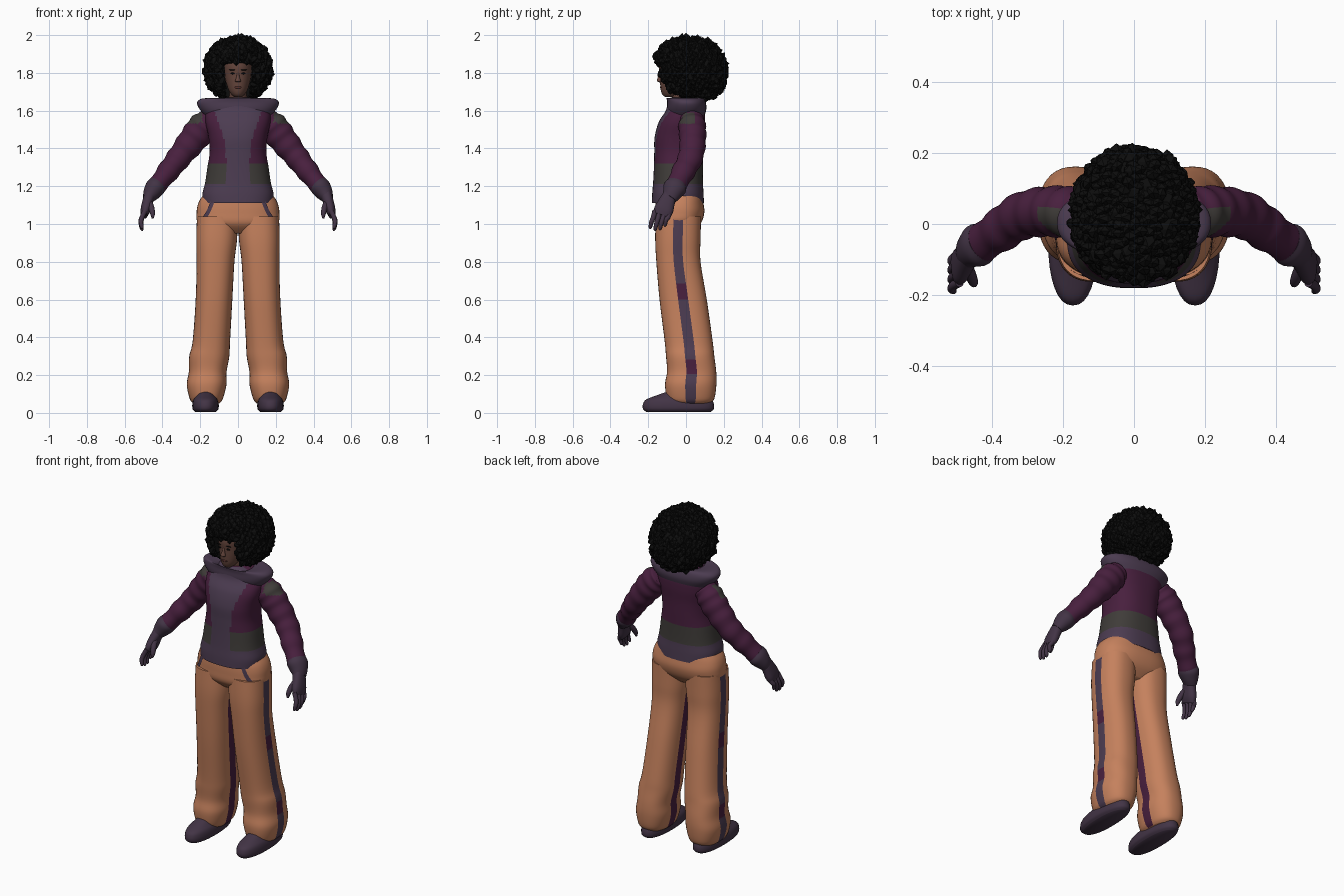
import bpy, bmesh, math, random
from mathutils import Vector, Matrix

random.seed(4)
if "Cube" in bpy.data.objects:
    bpy.data.objects.remove(bpy.data.objects["Cube"])


def material(name, *rgb):
    m = bpy.data.materials.new(name)
    m.use_nodes = True
    m.diffuse_color = (*rgb, 1)
    m.node_tree.nodes["Principled BSDF"].inputs["Base Color"].default_value = (*rgb, 1)
    return m


ORANGE = material("trouser_orange", .56, .22, .11)
MAROON = material("jacket_maroon", .065, .014, .048)
PURPLE = material("dusty_purple", .072, .045, .082)
GREY = material("band_grey", .05, .045, .041)
GLOVE = material("glove_purple", .055, .034, .06)
SKIN = material("brown_skin", .13, .06, .045)
LIP = material("lip_brown", .11, .035, .03)
BLACK = material("hair_black", .004, .004, .004)


def finish(name, bm, mats, smooth=True):
    bmesh.ops.recalc_face_normals(bm, faces=bm.faces)
    me = bpy.data.meshes.new(name)
    bm.to_mesh(me)
    bm.free()
    for m in mats:
        me.materials.append(m)
    ob = bpy.data.objects.new(name, me)
    bpy.context.collection.objects.link(ob)
    if smooth:
        bpy.ops.object.select_all(action='DESELECT')
        bpy.context.view_layer.objects.active = ob
        ob.select_set(True)
        bpy.ops.object.shade_smooth_by_angle(angle=math.radians(50))
    return ob


def dense(rings, k):
    """Catmull-Rom interpolation of (x, y, z, rx, ry) rings."""
    out, last = [], len(rings) - 1
    for i in range(last):
        a, b, c, d = (rings[max(0, min(last, i + s))] for s in (-1, 0, 1, 2))
        for s in range(k):
            t = s / k
            out.append([q + .5 * t * (r - p + t * (2*p - 5*q + 4*r - w + t * (3*(q - r) + w - p)))
                        for p, q, r, w in zip(a, b, c, d)])
    return out + [list(rings[-1])]


def rim(a, rx, ry, power):
    c, s = math.cos(a), math.sin(a)
    return (math.copysign(abs(c) ** (2 / power), c) * rx,
            math.copysign(abs(s) ** (2 / power), s) * ry)


def loft(name, rings, mats, n=40, k=5, power=2.0, flat=True, rule=None, cap=True):
    """Skin through rings, level ones if flat, else square to the path."""
    bm, rows = bmesh.new(), []
    rings = dense(rings, k)
    pts = [Vector(r[:3]) for r in rings]
    for i, r in enumerate(rings):
        u, v = Vector((1, 0, 0)), Vector((0, 1, 0))
        if not flat:
            t = (pts[min(i + 1, len(pts) - 1)] - pts[max(i - 1, 0)]).normalized()
            u = v.cross(t).normalized()
            v = t.cross(u)
        row = []
        for j in range(n):
            p, q = rim(2 * math.pi * j / n, r[3], r[4], power)
            row.append(bm.verts.new(pts[i] + u * p + v * q))
        rows.append(row)
    for a, b in zip(rows, rows[1:]):
        for j in range(n):
            f = bm.faces.new((a[j], a[(j + 1) % n], b[(j + 1) % n], b[j]))
            if rule:
                f.material_index = rule(f.calc_center_median(), j)
    if cap:
        bm.faces.new(rows[0])
        bm.faces.new(rows[-1])
    return finish(name, bm, mats)


def blob(name, loc, size, mat):
    bm = bmesh.new()
    bmesh.ops.create_uvsphere(bm, u_segments=16, v_segments=10, radius=1,
                              matrix=Matrix.Translation(loc) @ Matrix.Diagonal((*size, 1)))
    return finish(name, bm, [mat])


# Jacket body: purple hem, grey band, maroon chest with purple placket and lapels
def jacket_rule(c, j):
    front = c.y < -.04
    if front and abs(c.x) < .063 + max(0, c.z - 1.42) * .35 or c.z < 1.215:
        return 1
    return 2 if c.z < 1.325 else 0


loft("jacket_body", [(0, -.043, 1.11, .186, .138), (0, -.043, 1.16, .188, .136),
                     (0, -.042, 1.22, .174, .132), (0, -.04, 1.3, .162, .13),
                     (0, -.038, 1.38, .15, .13), (0, -.036, 1.46, .156, .13),
                     (0, -.022, 1.54, .172, .122), (0, -.005, 1.6, .165, .102),
                     (0, -.01, 1.65, .105, .085), (0, -.02, 1.67, .06, .06)],
     [MAROON, PURPLE, GREY], n=80, k=8, power=2.4, rule=jacket_rule)

# Wide folded collar
loft("collar", [(0, .002, 1.57, .17, .095), (0, .004, 1.61, .205, .104), (0, .002, 1.645, .216, .102),
                (0, -.005, 1.665, .185, .098), (0, -.015, 1.66, .11, .085), (0, -.02, 1.63, .07, .06)],
     [PURPLE], n=48, power=2.3)

# Trouser seat
HIPS = [(0, -.04, .95, .09, .07), (0, -.04, 1.0, .205, .117), (0, -.033, 1.06, .219, .13),
        (0, -.035, 1.12, .206, .126), (0, -.035, 1.17, .17, .12)]
loft("trouser_seat", HIPS, [ORANGE], n=48, power=2.4)


def pocket_trim(side):
    """Thin curved ribbon hugging the hip from the waist to the side seam."""
    bm, pairs, fine = bmesh.new(), [], dense(HIPS, 20)
    for i in range(15):
        t = i / 14
        z = 1.13 - .125 * math.sin(t * math.pi / 2)
        r = min(fine, key=lambda q: abs(q[2] - z))
        pair = []
        for w in (-.05, .05):
            a = -math.pi / 2 + .62 + .75 * t * t + w
            p, q = rim(a, r[3] + .006, r[4] + .006, 2.4)
            pair.append(bm.verts.new((side * p, r[1] + q, z + w * .15)))
        pairs.append(pair)
    for a, b in zip(pairs, pairs[1:]):
        bm.faces.new((a[0], a[1], b[1], b[0]))
    finish("pocket_trim", bm, [PURPLE])


for side, tag in ((1, "left"), (-1, "right")):
    def mirror(rings):
        return [(side * r[0], *r[1:]) for r in rings]

    # Trouser leg with seam stripes on the outer and inner columns
    def leg_rule(c, j):
        outer, inner = ((39, 0), (19, 20)) if side > 0 else ((19, 20), (39, 0))
        if j in outer:
            return 2 if .58 < c.z < .68 or .2 < c.z < .29 else 1
        return 2 if j in inner and c.z < .93 else 0

    loft(tag + "_trouser_leg", mirror([
        (.168, .025, .05, .07, .1), (.168, .025, .075, .088, .125), (.166, .025, .15, .105, .136),
        (.16, .03, .22, .1, .13), (.152, .022, .3, .106, .128), (.141, .014, .38, .099, .127),
        (.127, -.015, .6, .097, .125), (.119, -.04, .8, .1, .117),
        (.113, -.043, .92, .108, .12), (.109, -.04, 1.04, .108, .12)]),
        [ORANGE, PURPLE, MAROON], power=2.4, rule=leg_rule)
    pocket_trim(side)

    # Shoe
    loft(tag + "_shoe", mirror([
        (.172, -.04, .005, .055, .17), (.172, -.04, .02, .068, .187), (.172, -.04, .045, .07, .188),
        (.172, -.037, .07, .064, .175), (.172, -.015, .093, .05, .14), (.17, .02, .13, .035, .07)]),
        [GLOVE], n=32, power=2.3)

    # Sleeve with grey shoulder patch and gentle creases
    def sleeve_rule(c, j):
        return 1 if 1.53 < c.z < 1.59 and -.035 < c.y < .045 and abs(c.x) > .19 else 0

    sleeve = dense([(.145, .03, 1.555, .06, .06), (.185, .033, 1.515, .078, .072),
                    (.24, .035, 1.445, .075, .07), (.31, .025, 1.355, .064, .066),
                    (.38, -.02, 1.265, .056, .06), (.45, -.068, 1.175, .044, .05)], 5)
    for i, r in enumerate(sleeve):
        crease = .003 * math.sin(i * 1.7)
        r[3] += crease
        r[4] += crease
    loft(tag + "_sleeve", mirror(sleeve), [MAROON, GREY], n=32, k=2, flat=False, rule=sleeve_rule)

    # Glove: flared cuff, palm, fingers, thumb
    loft(tag + "_glove_cuff", mirror([
        (.425, -.05, 1.21, .05, .055), (.44, -.06, 1.19, .053, .062),
        (.46, -.075, 1.16, .044, .05), (.475, -.09, 1.135, .03, .04)]),
        [GLOVE], n=28, flat=False)
    loft(tag + "_palm", mirror([
        (.465, -.082, 1.16, .03, .036), (.478, -.1, 1.12, .028, .043),
        (.49, -.118, 1.075, .026, .051), (.498, -.13, 1.045, .018, .045)]),
        [GLOVE], n=24, flat=False, power=2.4)
    for i in range(4):
        y, drop = -.165 + i * .026, (.01, 0, .003, .022)[i]
        loft(f"{tag}_finger_{i + 1}", mirror([
            (.492, y, 1.07, .013, .013), (.508, y - .008, 1.035, .013, .013),
            (.514, y - .018, 1.0 + drop, .012, .012), (.508, y - .024, .972 + drop, .009, .009),
            (.505, y - .025, .964 + drop, .003, .003)]), [GLOVE], n=12, k=3, flat=False)
    loft(tag + "_thumb", mirror([
        (.475, -.11, 1.125, .018, .018), (.46, -.145, 1.09, .016, .016),
        (.452, -.165, 1.055, .013, .013), (.452, -.172, 1.03, .005, .005)]),
        [GLOVE], n=12, k=3, flat=False)

    # Eye and brow
    blob(tag + "_eye", (side * .029, -.134, 1.797), (.011, .006, .0045), BLACK)
    blob(tag + "_brow", (side * .03, -.135, 1.816), (.017, .006, .003), BLACK)

# Neck, head, nose, mouth
loft("neck", [(0, -.02, 1.6, .05, .05), (0, -.03, 1.72, .045, .048)], [SKIN], n=24)
loft("head", [(0, -.085, 1.672, .018, .025), (0, -.08, 1.685, .034, .045), (0, -.07, 1.71, .05, .064),
              (0, -.057, 1.75, .063, .08), (0, -.05, 1.79, .07, .088), (0, -.05, 1.84, .071, .092),
              (0, -.045, 1.89, .062, .08), (0, -.04, 1.92, .03, .04)], [SKIN], n=32)
loft("nose", [(0, -.138, 1.752, .013, .008), (0, -.142, 1.758, .015, .013),
              (0, -.138, 1.78, .008, .01), (0, -.132, 1.805, .006, .006)], [SKIN], n=14)
blob("mouth", (0, -.129, 1.723), (.021, .009, .007), LIP)

# Hair: hollow-fronted core covered with random curls
CENTRE = Vector((0, .024, 1.817))


def over_face(p):
    return p.y < -.03 and abs(p.x) < .078 and p.z < 1.85


bm = bmesh.new()
bmesh.ops.create_uvsphere(bm, u_segments=40, v_segments=28, radius=1,
                          matrix=Matrix.Translation(CENTRE) @ Matrix.Diagonal((.168, .18, .165, 1)))
for v in bm.verts:
    if over_face(v.co):
        v.co.y = -.03
finish("hair_core", bm, [BLACK])

bm, count = bmesh.new(), 620
for i in range(count):
    h = 1 - 2 * (i + .5) / count
    a, w = i * 2.39996, math.sqrt(1 - h * h)
    d = Vector((w * math.cos(a), w * math.sin(a), h))
    grow = random.uniform(.94, 1.02) * (1 + .06 * max(0, -d.y * d.z * 2))
    p = CENTRE + Vector((d.x * .17, d.y * .185, d.z * .164)) * grow
    if over_face(p + Vector((0, 0, -.012))):
        continue
    if p.z < 1.68 and p.y < -.02 and abs(p.x) < .09:
        continue
    s = random.uniform(.017, .025)
    spin = Matrix.Rotation(random.uniform(0, 6), 4, random.choice("XYZ"))
    bmesh.ops.create_icosphere(bm, subdivisions=1, radius=s,
                               matrix=Matrix.Translation(p) @ spin @ Matrix.Diagonal((1, .75, 1.25, 1)))
finish("hair_curls", bm, [BLACK], smooth=False)
